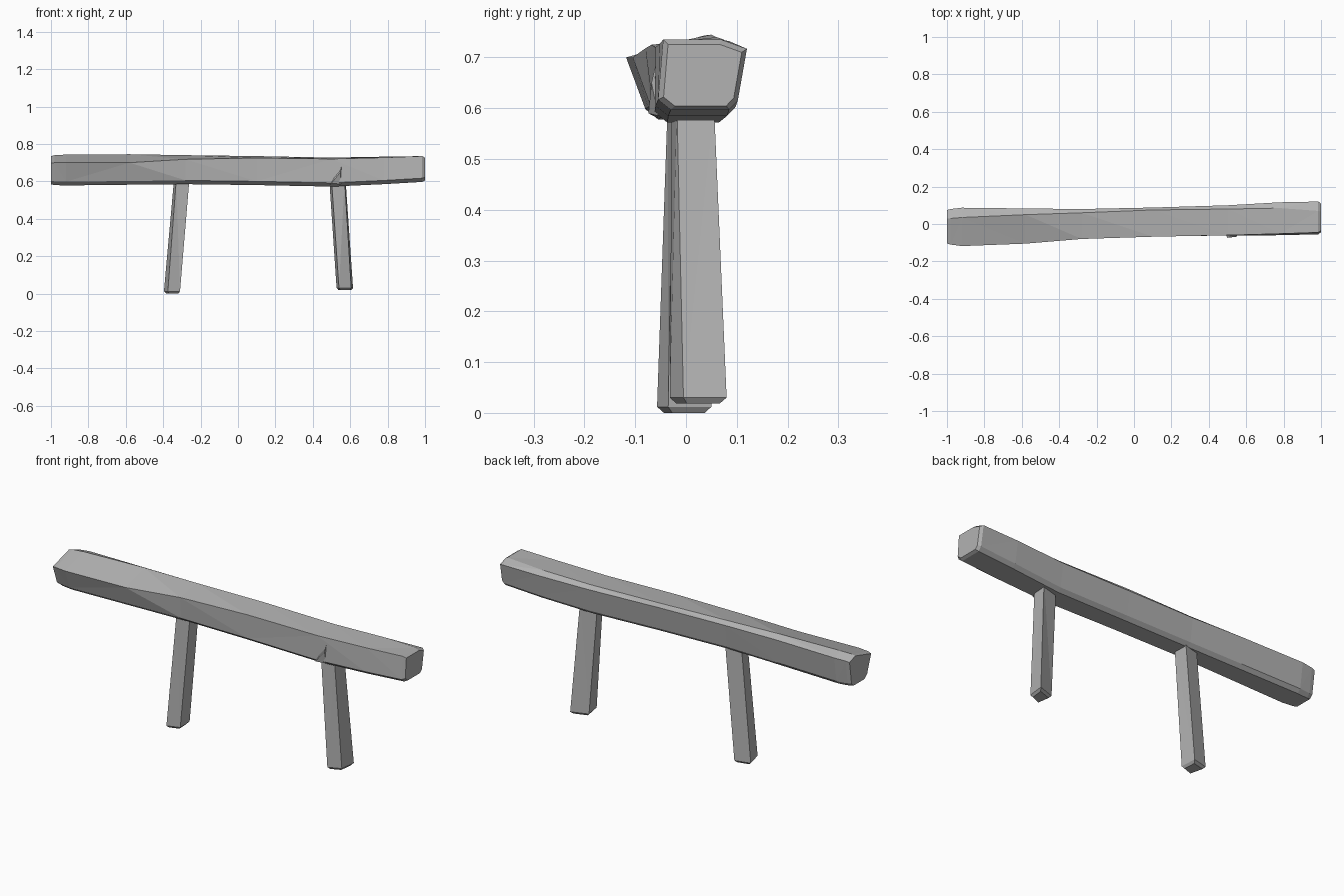
import bpy
import bmesh
from mathutils import Vector

cube = bpy.data.objects.get("Cube")
if cube:
    bpy.data.objects.remove(cube)

# Single weathered grey for the whole model
grey = bpy.data.materials.new("weathered_grey")
grey.use_nodes = True
colour = (0.45, 0.45, 0.45, 1)
grey.diffuse_color = colour
grey.node_tree.nodes["Principled BSDF"].inputs["Base Color"].default_value = colour


def loft(name, rings):
    """Skin a closed solid through rings of matching points."""
    bm = bmesh.new()
    loops = [[bm.verts.new(p) for p in ring] for ring in rings]
    n = len(loops[0])
    for a, b in zip(loops, loops[1:]):
        for i in range(n):
            j = (i + 1) % n
            bm.faces.new((a[i], a[j], b[j], b[i]))
    bm.faces.new(loops[0][::-1])
    bm.faces.new(loops[-1])
    bmesh.ops.triangulate(bm, faces=[f for f in bm.faces if len(f.verts) == 4])
    bmesh.ops.recalc_face_normals(bm, faces=bm.faces)
    mesh = bpy.data.meshes.new(name)
    bm.to_mesh(mesh)
    bm.free()
    mesh.materials.append(grey)
    obj = bpy.data.objects.new(name, mesh)
    bpy.context.collection.objects.link(obj)
    return obj


def beam_section(x, front_top, front_low, ridge, back, z_front, z_top, z_low):
    """Rough-hewn outline of the beam at one station."""
    outline = [
        (front_top, z_front), (front_low, z_low + 0.02),
        (front_low + 0.025, z_low), (back - 0.035, z_low),
        (back - 0.018, z_low + 0.018), (back, z_top - 0.018), (ridge, z_top),
    ]
    return [Vector((x, y, z)) for y, z in outline]


def end_ring(ring, x, scale):
    """Shrunken copy of a ring that softens the sawn end."""
    mid = sum(ring, Vector()) / len(ring)
    cap = [mid + (p - mid) * scale for p in ring]
    for p in cap:
        p.x = x
    return cap


# Beam: x, front top y, front low y, ridge y, back y, front z, top z, low z
stations = [
    (-0.98, -0.11, -0.075, 0.03, 0.08, 0.70, 0.74, 0.58),
    (-0.92, -0.118, -0.08, 0.035, 0.087, 0.70, 0.743, 0.578),
    (-0.58, -0.105, -0.075, 0.05, 0.083, 0.70, 0.745, 0.582),
    (-0.28, -0.08, -0.07, 0.06, 0.08, 0.718, 0.74, 0.585),
    (0.1, -0.068, -0.065, 0.075, 0.088, 0.725, 0.735, 0.58),
    (0.5, -0.06, -0.062, 0.08, 0.1, 0.72, 0.727, 0.572),
    (0.78, -0.052, -0.06, 0.085, 0.116, 0.727, 0.732, 0.585),
    (0.985, -0.045, -0.055, 0.07, 0.12, 0.735, 0.735, 0.597),
]
rings = [beam_section(*s) for s in stations]
rings.insert(0, end_ring(rings[0], -1.0, 0.94))
rings.append(end_ring(rings[-1], 1.0, 0.88))
loft("beam", rings)


# Legs: splayed, skewed four-sided posts with a blunted foot
def leg(name, top, foot, z_foot):
    upper = [Vector((x, y, 0.61)) for x, y in top]
    lower = [Vector((x, y, z_foot + 0.012)) for x, y in foot]
    loft(name, [upper, lower, end_ring_down(lower, z_foot)])


def end_ring_down(ring, z):
    mid = sum(ring, Vector()) / len(ring)
    tip = [mid + (p - mid) * 0.75 for p in ring]
    for p in tip:
        p.z = z
    return tip


leg("left_leg",
    [(0.5, -0.028), (0.57, -0.018), (0.575, 0.055), (0.488, 0.035)],
    [(0.54, -0.032), (0.605, -0.005), (0.615, 0.08), (0.527, 0.05)], 0.018)
leg("right_leg",
    [(-0.33, -0.036), (-0.26, -0.025), (-0.262, 0.05), (-0.342, 0.03)],
    [(-0.375, -0.057), (-0.31, -0.035), (-0.315, 0.05), (-0.396, 0.03)], 0.0)

# Small split splinter on the front of the beam
loft("splinter", [
    [(0.49, -0.055, 0.58), (0.5, -0.074, 0.59), (0.55, -0.055, 0.585)],
    [(0.53, -0.05, 0.65), (0.548, -0.068, 0.65), (0.556, -0.05, 0.65)],
    [(0.55, -0.05, 0.685), (0.554, -0.06, 0.685), (0.557, -0.05, 0.685)],
])
